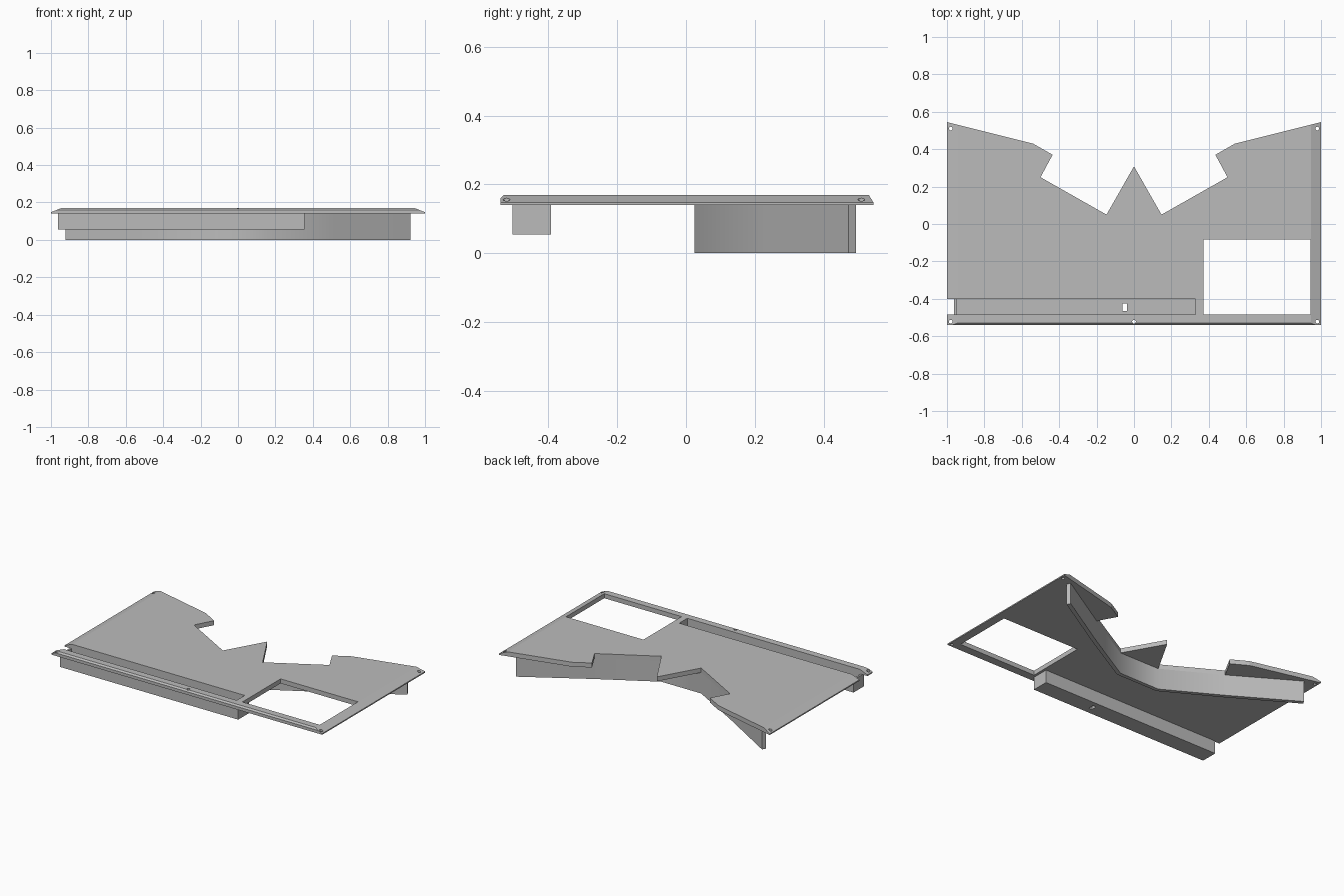
import bpy, bmesh, math
from mathutils import Matrix, Vector

if "Cube" in bpy.data.objects:
    bpy.data.objects.remove(bpy.data.objects["Cube"])

grey = bpy.data.materials.new("plain grey")
grey.diffuse_color = (0.5, 0.5, 0.5, 1)
grey.use_nodes = True
grey.node_tree.nodes["Principled BSDF"].inputs["Base Color"].default_value = grey.diffuse_color


def finish(name, bm):
    bmesh.ops.recalc_face_normals(bm, faces=bm.faces)
    me = bpy.data.meshes.new(name)
    bm.to_mesh(me)
    bm.free()
    me.materials.append(grey)
    ob = bpy.data.objects.new(name, me)
    bpy.context.collection.objects.link(ob)
    return ob


def prism(name, start, push):
    """Extrude a closed 3D outline along a vector."""
    bm = bmesh.new()
    face = bm.faces.new([bm.verts.new(p) for p in start])
    new = bmesh.ops.extrude_face_region(bm, geom=[face], use_keep_orig=True)["geom"]
    bmesh.ops.translate(bm, vec=Vector(push),
                        verts=[v for v in new if isinstance(v, bmesh.types.BMVert)])
    return finish(name, bm)


def slab(name, outline, z0, z1):
    return prism(name, [(x, y, z0) for x, y in outline], (0, 0, z1 - z0))


def box(name, x0, x1, y0, y1, z0, z1):
    return slab(name, [(x0, y0), (x1, y0), (x1, y1), (x0, y1)], z0, z1)


def cut(ob, cutter):
    mod = ob.modifiers.new("cut", 'BOOLEAN')
    mod.operation, mod.solver, mod.object = 'DIFFERENCE', 'EXACT', cutter
    cutter.hide_render = True
    cutter.hide_set(True)


BOTTOM, TOP = 0.14, 0.17

# Cover plate: jagged back edge, slot open to the left side
back = [(1, 0.545), (0.54, 0.43), (0.435, 0.37), (0.5, 0.25), (0.147, 0.05)]
outline = [(-1, -0.54), (1, -0.54)] + back + [(0, 0.308)]
outline += [(-x, y) for x, y in reversed(back)]
outline += [(-1, -0.40), (0.33, -0.40), (0.33, -0.485), (-1, -0.485)]
plate = slab("cover_plate", outline, BOTTOM, TOP)

# Rectangular window
cut(plate, box("window_cutter", 0.372, 0.943, -0.485, -0.082, 0.1, 0.2))

# Sloped left and right edges
for s, side in ((1, "right"), (-1, "left")):
    wedge = [(s * x, -0.7, z) for x, z in ((0.92, 0.18), (1.02, 0.14), (1.1, 0.18))]
    cut(plate, prism(side + "_slope_cutter", wedge, (0, 1.4, 0)))

# Small chamfer along the front edge
wedge = [(-1.1, y, z) for y, z in ((-0.52, 0.18), (-0.56, 0.14), (-0.6, 0.18))]
cut(plate, prism("front_chamfer_cutter", wedge, (2.2, 0, 0)))

# Screw holes
bm = bmesh.new()
for x, y in ((-0.98, 0.51), (0.98, 0.51), (-0.98, -0.522), (0.98, -0.522), (0, -0.522)):
    bmesh.ops.create_cone(bm, cap_ends=True, segments=16, radius1=0.01, radius2=0.01,
                          depth=0.2, matrix=Matrix.Translation((x, y, 0.15)))
cut(plate, finish("screw_hole_cutter", bm))

# Tray hanging below the slot, with a small cable hole in its floor
tray = box("slot_tray", -0.962, 0.355, -0.505, -0.393, 0.055, BOTTOM)
cut(tray, box("tray_hollow_cutter", -0.95, 0.33, -0.485, -0.40, 0.075, 0.2))
cut(tray, box("cable_hole_cutter", -0.062, -0.038, -0.465, -0.425, 0.0, 0.2))

# Folded wall below the back edge
outer = [(0.147, 0.05), (0.5, 0.25), (0.908, 0.495)]
inner = [(0.154, 0.025), (0.513, 0.228), (0.921, 0.472)]
flip = lambda pts: [(-x, y) for x, y in reversed(pts)]
wall = slab("folded_wall", flip(outer) + outer + inner[::-1] + flip(inner[::-1]), 0, BOTTOM)
bpy.ops.object.select_all(action='DESELECT')
wall.select_set(True)
bpy.context.view_layer.objects.active = wall
bpy.ops.object.shade_smooth_by_angle(angle=math.radians(30))
